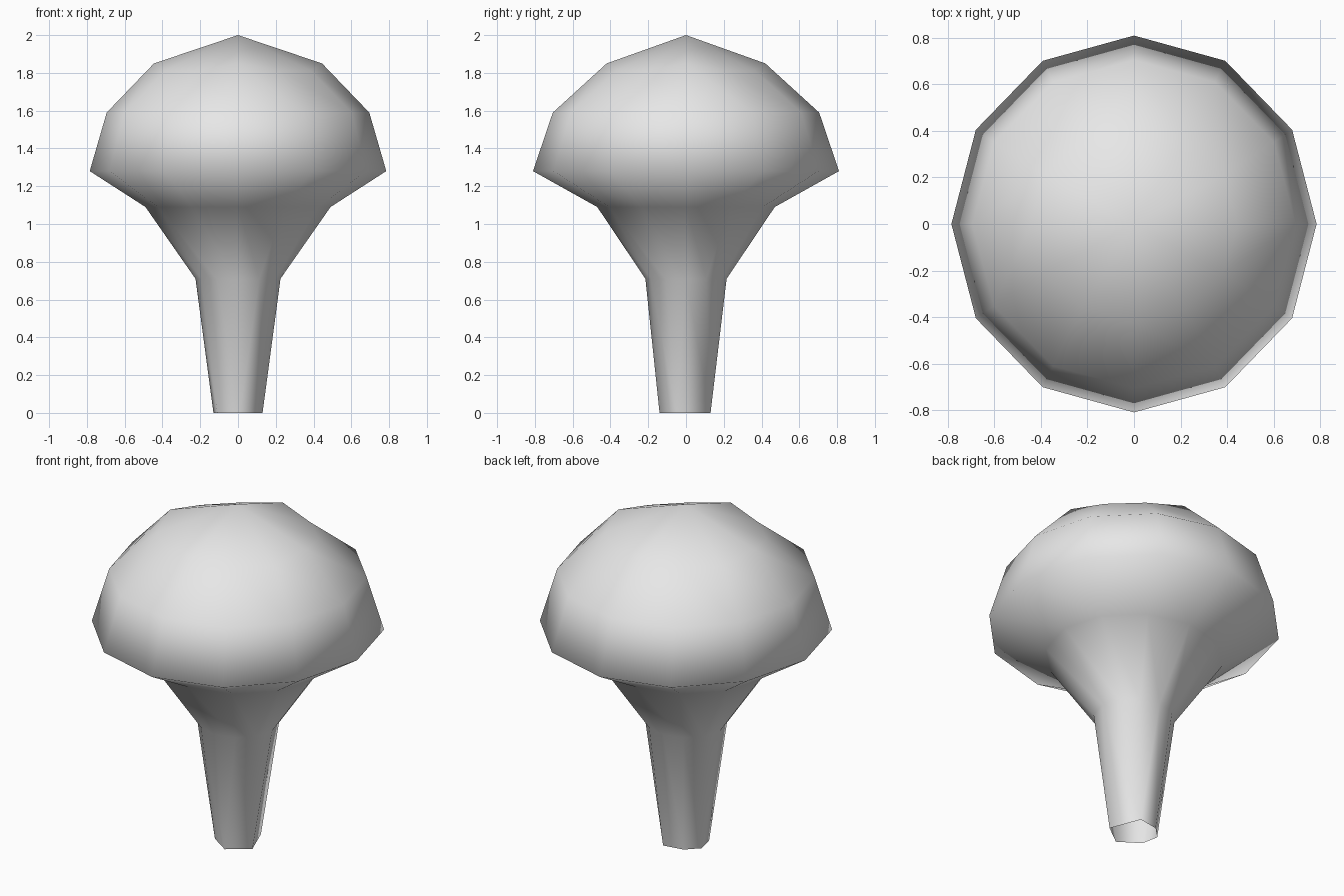
import bpy, bmesh
from math import sin, cos, pi, atan2

cube = bpy.data.objects.get("Cube")
if cube:
    bpy.data.objects.remove(cube, do_unlink=True)

SIDES = 12
ANGLES = [2 * pi * i / SIDES for i in range(SIDES)]

# Flat grey for the whole plant
grey = bpy.data.materials.new("pale_grey")
grey.use_nodes = True
colour = (0.8, 0.8, 0.8, 1)
grey.diffuse_color = colour
grey.node_tree.nodes["Principled BSDF"].inputs["Base Color"].default_value = colour

# Crown and trunk rings: x radius, y radius, height, height wave
PROFILE = [
    (0.445, 0.42, 1.825, 0.025),
    (0.695, 0.705, 1.59, 0),
    (0.785, 0.81, 1.28, 0),
    (0.49, 0.47, 1.09, 0),
    (0.225, 0.215, 0.71, 0),
]
# Uneven six-sided foot of the trunk
FOOT = [(0.06, 0.13), (-0.06, 0.11), (-0.13, 0.04),
        (-0.11, -0.06), (0.01, -0.14), (0.13, -0.05)]


def ring(bm, rx, ry, z, wave):
    return [bm.verts.new((rx * cos(a), ry * sin(a), z + wave * cos(4 * a)))
            for a in ANGLES]


def nearest(verts, angle):
    """The vertex whose direction from the axis is closest to the angle."""
    return max(verts, key=lambda v: cos(atan2(v.co.y, v.co.x) - angle))


def bridge(bm, upper, lower):
    """Join two rings, dropping corners that share a vertex."""
    for i in range(SIDES):
        j = (i + 1) % SIDES
        corners = list(dict.fromkeys([upper[i], lower[i], lower[j], upper[j]]))
        bm.faces.new(corners)


bm = bmesh.new()
rings = [ring(bm, *p) for p in PROFILE]
foot = [bm.verts.new((x, y, 0)) for x, y in FOOT]
rings.append([nearest(foot, a) for a in ANGLES])

# Peaked top of the crown
apex = bm.verts.new((0, 0, 2))
for i in range(SIDES):
    bm.faces.new((apex, rings[0][i], rings[0][(i + 1) % SIDES]))

# Sides of crown and trunk, open at the foot
for upper, lower in zip(rings, rings[1:]):
    bridge(bm, upper, lower)

for face in bm.faces:
    face.smooth = True
mesh = bpy.data.meshes.new("tree_crown_and_trunk")
bm.to_mesh(mesh)
bm.free()
mesh.materials.append(grey)
tree = bpy.data.objects.new("tree_crown_and_trunk", mesh)
bpy.context.collection.objects.link(tree)
